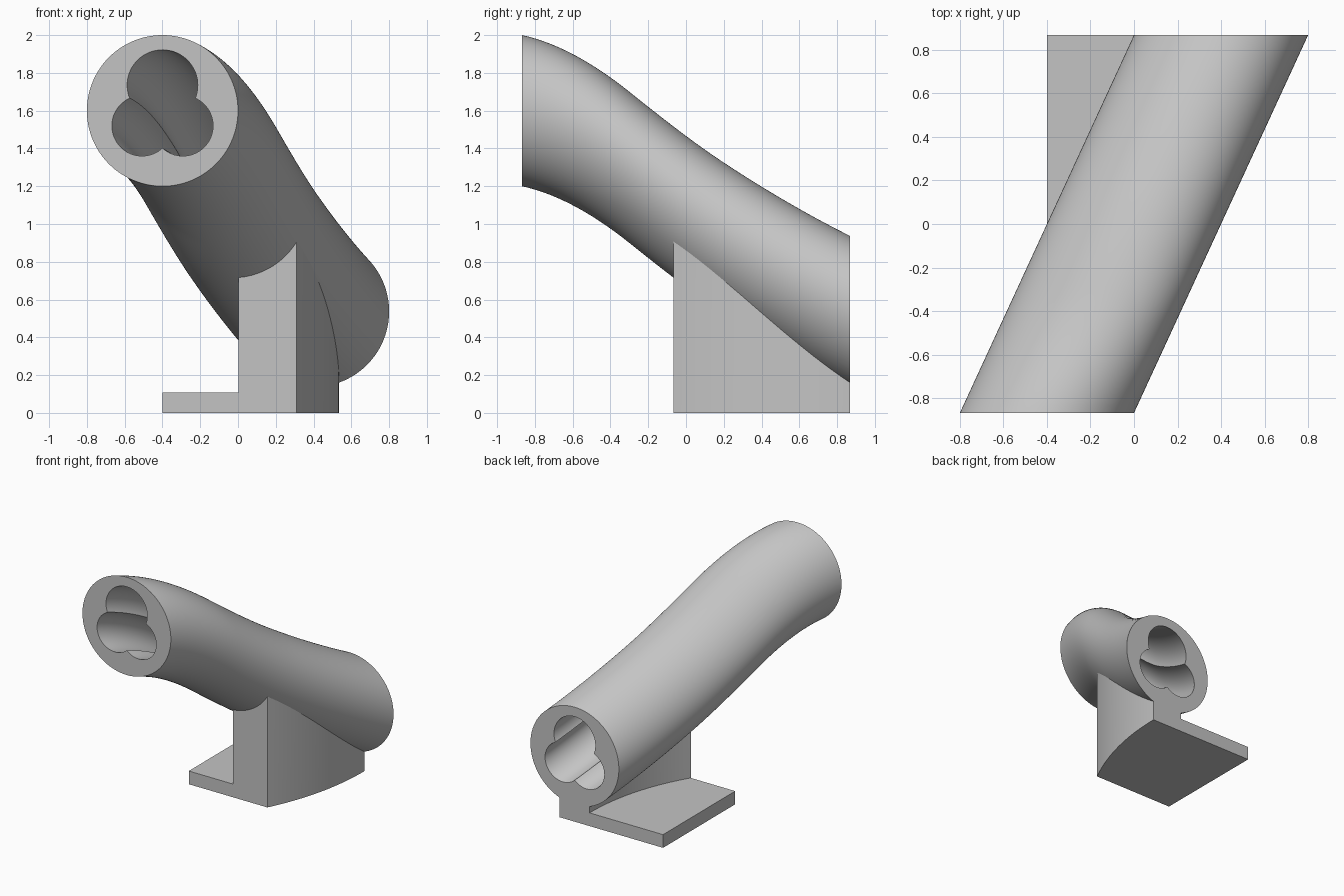
import bpy, bmesh
from math import sin, cos, tau, sqrt, radians

HALF = 0.868          # half depth along y
FRONT = -0.065        # front of the support
R = 0.4               # tube radius
LOBES = [(0, 0.135, 0.187), (0.108, -0.08, 0.16), (-0.108, -0.08, 0.16)]
KNOTS = [(-HALF, 1.6, -0.22), (-0.3, 1.30, -0.8), (0.2, 0.925, -0.66), (HALF, 0.537, -0.5)]

cube = bpy.data.objects.get("Cube")
if cube:
    bpy.data.objects.remove(cube, do_unlink=True)

grey = bpy.data.materials.new("plain grey")
grey.use_nodes = True
colour = (0.55, 0.55, 0.55, 1)
grey.diffuse_color = colour
grey.node_tree.nodes["Principled BSDF"].inputs["Base Color"].default_value = colour


def finish(name, bm):
    bmesh.ops.recalc_face_normals(bm, faces=bm.faces)
    mesh = bpy.data.meshes.new(name)
    bm.to_mesh(mesh)
    bm.free()
    mesh.materials.append(grey)
    ob = bpy.data.objects.new(name, mesh)
    bpy.context.collection.objects.link(ob)
    bpy.ops.object.select_all(action='DESELECT')
    ob.select_set(True)
    bpy.context.view_layer.objects.active = ob
    bpy.ops.object.shade_smooth_by_angle(angle=radians(30))
    return ob


def centre_x(y):
    return 0.4 * y / HALF


def centre_z(y):
    # smooth drop through the knots (height and slope at each)
    for (y0, z0, s0), (y1, z1, s1) in zip(KNOTS, KNOTS[1:]):
        if y <= y1 + 1e-6:
            h = y1 - y0
            t = (y - y0) / h
            blend = t * t * (3 - 2 * t)
            return (z0 + (z1 - z0) * blend
                    + h * (s0 * t * (1 - t) ** 2 - s1 * t * t * (1 - t)))


def bore_radius(a):
    # distance from the axis to the edge of the three joined circles
    reach = []
    for x, z, r in LOBES:
        along = x * cos(a) + z * sin(a)
        reach.append(along + sqrt(along ** 2 - x * x - z * z + r * r))
    return max(reach)


# Slanting tube with a three-lobed bore
def build_tube(sides=120, steps=48):
    bm = bmesh.new()
    angles = [tau * i / sides for i in range(sides)]

    def ring(y, radius):
        return [bm.verts.new((centre_x(y) + radius(a) * cos(a), y,
                              centre_z(y) + radius(a) * sin(a))) for a in angles]

    def bridge(a, b):
        for i in range(sides):
            j = (i + 1) % sides
            bm.faces.new((a[i], a[j], b[j], b[i]))

    ys = [-HALF + 2 * HALF * k / steps for k in range(steps + 1)]
    outer = [ring(y, lambda a: R) for y in ys]
    inner = [ring(y, bore_radius) for y in ys]
    for rings in (outer, inner):
        for a, b in zip(rings, rings[1:]):
            bridge(a, b)
    bridge(outer[0], inner[0])
    bridge(outer[-1], inner[-1])
    return finish("slanted_tube", bm)


# Solid between two side walls, with a shaped top
def build_slab(name, left, right, top, across=12, steps=32):
    bm = bmesh.new()
    low, high = [], []
    for k in range(steps + 1):
        y = FRONT + (HALF - FRONT) * k / steps
        xs = [left(y) + (right(y) - left(y)) * i / across for i in range(across + 1)]
        low.append([bm.verts.new((x, y, 0)) for x in xs])
        high.append([bm.verts.new((x, y, top(x, y))) for x in xs])

    def strip(a, b):
        for i in range(len(a) - 1):
            bm.faces.new((a[i], a[i + 1], b[i + 1], b[i]))

    for grid in (low, high):
        for a, b in zip(grid, grid[1:]):
            strip(a, b)
    for row in (0, -1):
        strip(low[row], high[row])
        strip([r[row] for r in low], [r[row] for r in high])
    return finish(name, bm)


def arc(radius):
    return lambda y: -1.52 + sqrt(radius ** 2 - (y - HALF) ** 2)


def under_tube(x, y):
    dx = min(abs(x - centre_x(y)), R)
    return centre_z(y) - sqrt(R * R - dx * dx) + 0.01


inner_wall, outer_wall = arc(1.785), arc(2.055)
build_tube()
build_slab("curved_support", inner_wall, outer_wall, under_tube)
build_slab("base_plate", lambda y: -0.4, inner_wall, lambda x, y: 0.108)
